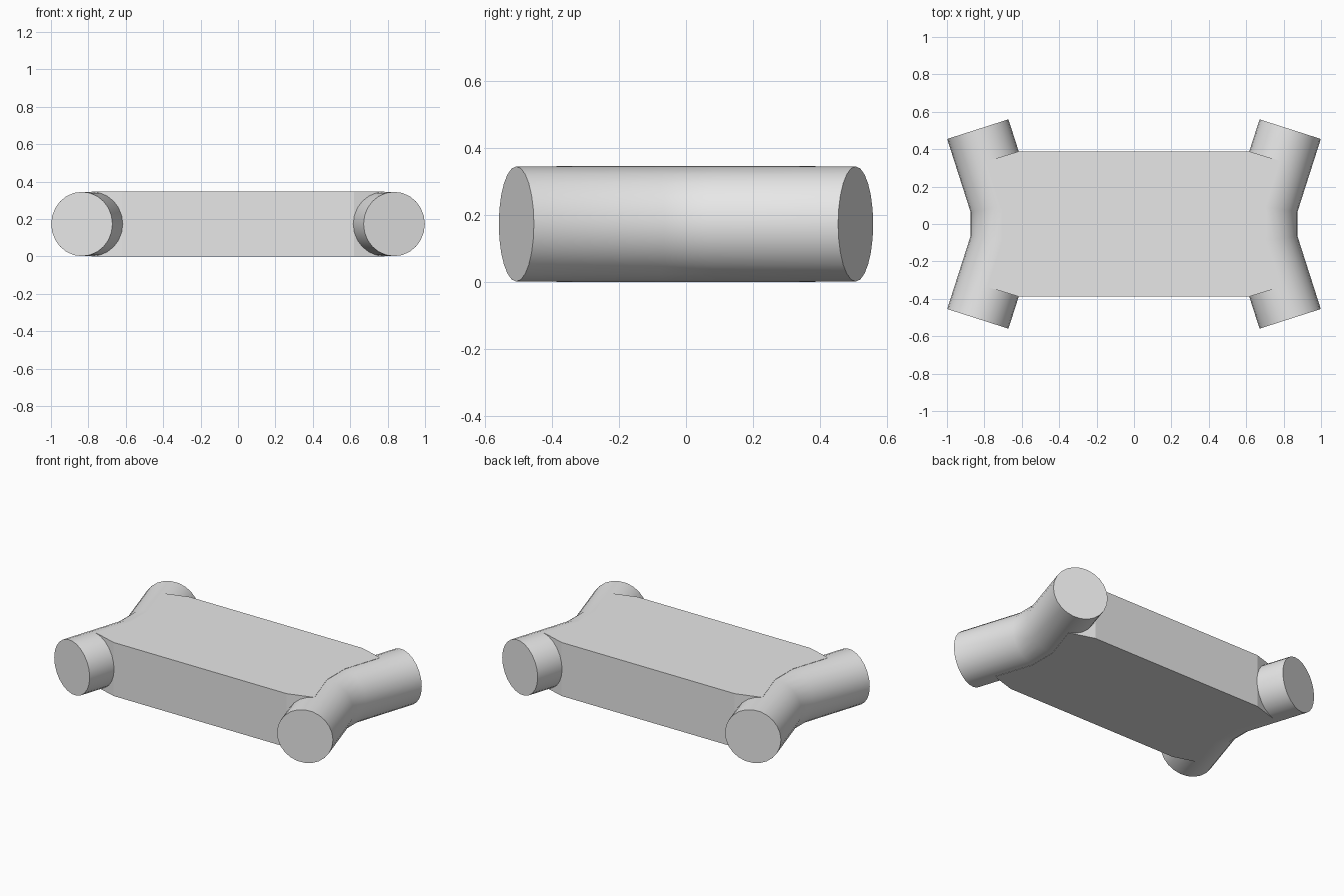
import bpy, bmesh, math
from mathutils import Vector

cube = bpy.data.objects.get("Cube")
if cube:
    bpy.data.objects.remove(cube, do_unlink=True)

RADIUS, MID_Z, SIDES = 0.172, 0.1735, 24

grey = bpy.data.materials.new("light grey")
grey.use_nodes = True
grey.diffuse_color = (0.8, 0.8, 0.8, 1)
grey.node_tree.nodes["Principled BSDF"].inputs["Base Color"].default_value = (0.8, 0.8, 0.8, 1)


def finish(bm, name):
    bmesh.ops.recalc_face_normals(bm, faces=bm.faces)
    mesh = bpy.data.meshes.new(name)
    bm.to_mesh(mesh)
    bm.free()
    mesh.materials.append(grey)
    obj = bpy.data.objects.new(name, mesh)
    bpy.context.collection.objects.link(obj)
    bpy.ops.object.select_all(action='DESELECT')
    obj.select_set(True)
    bpy.context.view_layer.objects.active = obj
    bpy.ops.object.shade_smooth_by_angle(angle=math.radians(35))
    return obj


# Axis of the left bent tube, front to back
end, bend = Vector((0.835, 0.507)), Vector((0.702, 0.092))
path = [Vector((end.x, -end.y)), Vector((bend.x, -bend.y)), bend, end]


def bent_tube(name, side):
    """Sweep a circle along the bent axis with mitred joints and flat caps."""
    bm = bmesh.new()
    rings = []
    for i, p in enumerate(path):
        before = (p - path[i - 1]).normalized() if i else None
        after = (path[i + 1] - p).normalized() if i + 1 < len(path) else None
        before, after = before or after, after or before
        tangent = (before + after).normalized()
        across = Vector((tangent.y, -tangent.x)) / tangent.dot(before)
        ring = []
        for k in range(SIDES):
            a = math.tau * k / SIDES
            q = p + across * RADIUS * math.cos(a)
            ring.append(bm.verts.new((side * q.x, q.y, MID_Z + RADIUS * math.sin(a))))
        rings.append(ring)
    for r, s in zip(rings, rings[1:]):
        for k in range(SIDES):
            j = (k + 1) % SIDES
            bm.faces.new((r[k], r[j], s[j], s[k]))
    bm.faces.new(rings[0])
    bm.faces.new(rings[-1])
    return finish(bm, name)


bent_tube("left_bent_tube", 1)
bent_tube("right_bent_tube", -1)

# Flat body whose corners fold in to meet the tube axes
quarter = [(0.62, 0.387), (0.783, 0.337), (bend.x, bend.y)]
half = quarter + [(x, -y) for x, y in reversed(quarter)]
outline = half + [(-x, -y) for x, y in half]
bm = bmesh.new()
base = bm.faces.new([bm.verts.new((x, y, 0)) for x, y in outline])
top = bmesh.ops.extrude_face_region(bm, geom=[base])
bmesh.ops.translate(bm, vec=(0, 0, 2 * MID_Z),
                    verts=[v for v in top["geom"] if isinstance(v, bmesh.types.BMVert)])
body = finish(bm, "flat_body")
for poly in body.data.polygons:
    poly.use_smooth = False
